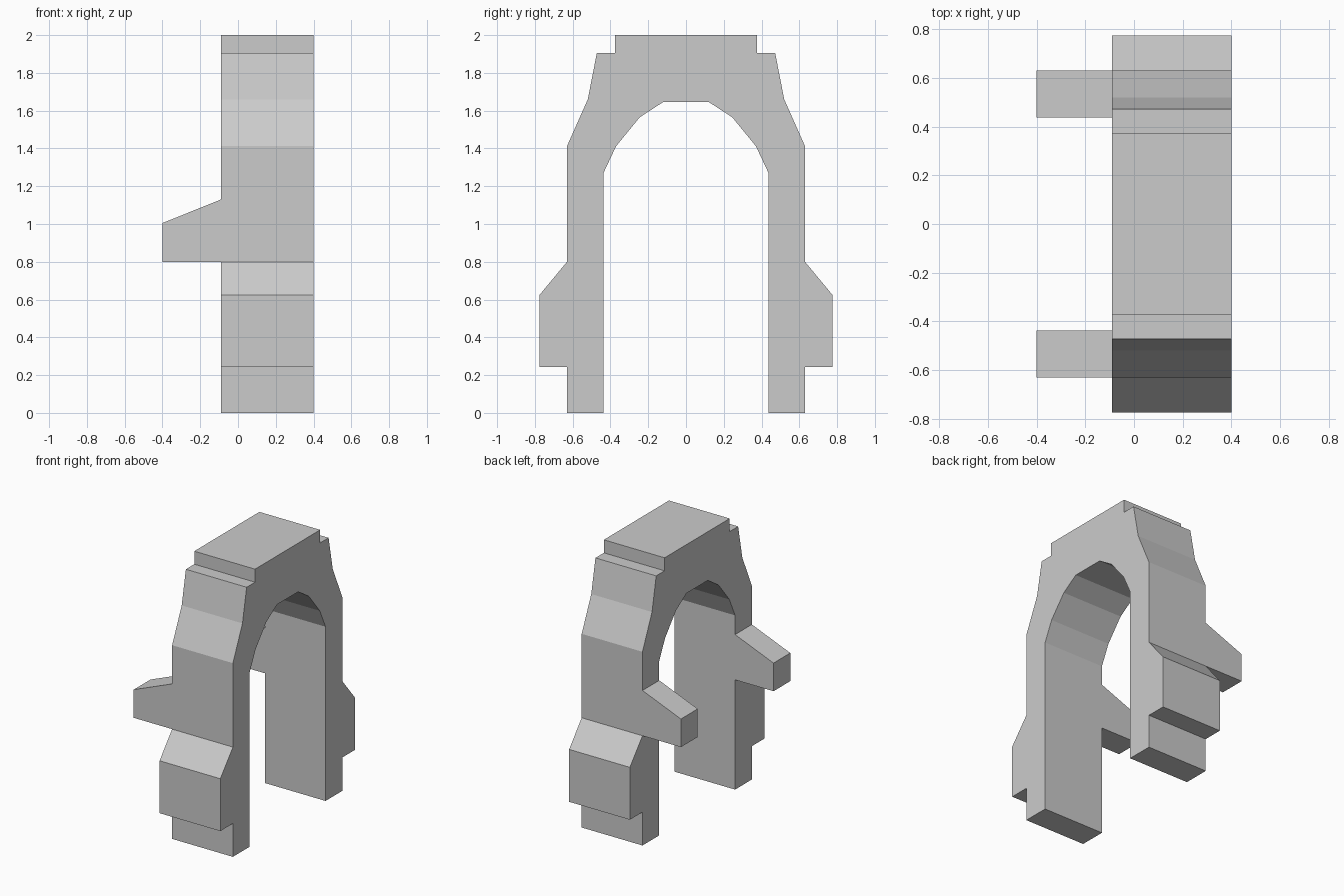
import bpy, bmesh
from mathutils import Vector

if "Cube" in bpy.data.objects:
    bpy.data.objects.remove(bpy.data.objects["Cube"])


def prism(name, points, direction):
    """Extrude a flat outline along a direction into a closed solid."""
    bm = bmesh.new()
    face = bm.faces.new([bm.verts.new(p) for p in points])
    ext = bmesh.ops.extrude_face_region(bm, geom=[face], use_keep_orig=True)
    moved = [g for g in ext["geom"] if isinstance(g, bmesh.types.BMVert)]
    bmesh.ops.translate(bm, verts=moved, vec=Vector(direction))
    bmesh.ops.recalc_face_normals(bm, faces=bm.faces)
    mesh = bpy.data.meshes.new(name)
    bm.to_mesh(mesh)
    bm.free()
    obj = bpy.data.objects.new(name, mesh)
    bpy.context.collection.objects.link(obj)
    return obj


BACK, FRONT = -0.09, 0.40

# Arch: half outline (y, z) from the top down the outside and up the inside
half = [(0.375, 2.0), (0.375, 1.905), (0.472, 1.905), (0.52, 1.66),
        (0.63, 1.412), (0.63, 0.80), (0.775, 0.625), (0.775, 0.243),
        (0.63, 0.243), (0.63, 0.0), (0.437, 0.0), (0.437, 1.27),
        (0.37, 1.412), (0.245, 1.565), (0.122, 1.645)]
outline = half + [(-y, z) for y, z in reversed(half)]
prism("arch", [(BACK, y, z) for y, z in outline], (FRONT - BACK, 0, 0))

# Brackets: sloped arms reaching out from both legs
arm = [(BACK, 0.80), (-0.40, 0.80), (-0.40, 1.005), (BACK, 1.13)]
for side, label in ((1, "left"), (-1, "right")):
    prism("bracket_" + label, [(x, side * 0.437, z) for x, z in arm],
          (0, side * 0.193, 0))
